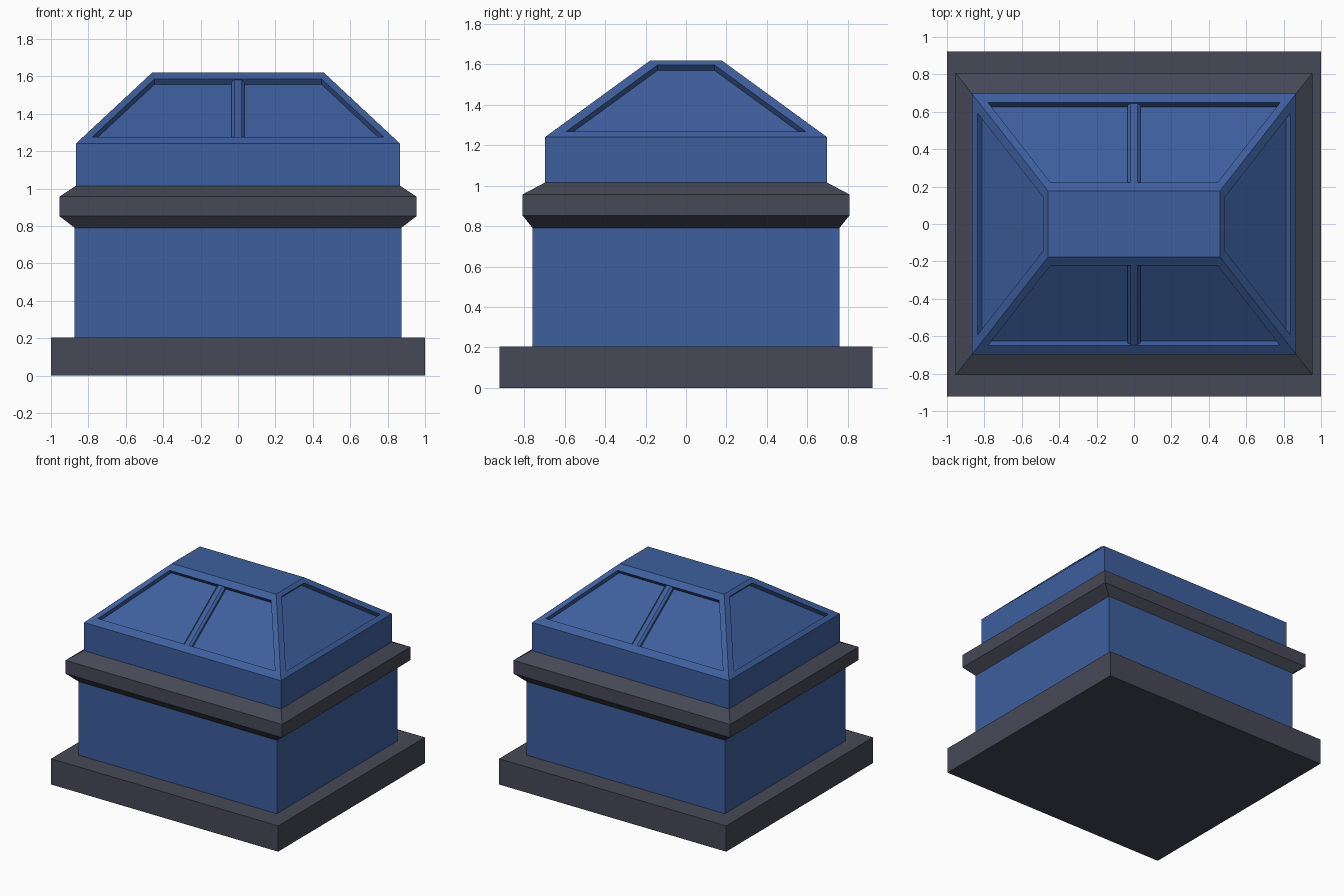
import bpy, bmesh
from mathutils import Vector

if "Cube" in bpy.data.objects:
    bpy.data.objects.remove(bpy.data.objects["Cube"])


def material(name, rgb):
    m = bpy.data.materials.new(name)
    m.diffuse_color = (*rgb, 1)
    m.use_nodes = True
    m.node_tree.nodes["Principled BSDF"].inputs["Base Color"].default_value = m.diffuse_color
    return m


BLUE = material("blue", (0.047, 0.114, 0.337))
GREY = material("dark grey", (0.061, 0.066, 0.093))


def finish(name, bm, mat):
    bmesh.ops.remove_doubles(bm, verts=bm.verts, dist=0.0001)
    bmesh.ops.recalc_face_normals(bm, faces=bm.faces)
    me = bpy.data.meshes.new(name)
    bm.to_mesh(me)
    bm.free()
    me.materials.append(mat)
    ob = bpy.data.objects.new(name, me)
    bpy.context.collection.objects.link(ob)
    return ob


def face(bm, pts):
    return bm.faces.new([bm.verts.new(p) for p in pts])


def rect(x, y, z):
    return [Vector(p) for p in ((-x, -y, z), (x, -y, z), (x, y, z), (-x, y, z))]


def stack(name, levels, mat):
    """Solid made of rectangular levels (half x, half y, z)."""
    bm = bmesh.new()
    rings = [rect(*l) for l in levels]
    face(bm, rings[0])
    face(bm, rings[-1])
    for a, b in zip(rings, rings[1:]):
        for i in range(4):
            j = (i + 1) % 4
            face(bm, (a[i], a[j], b[j], b[i]))
    return finish(name, bm, mat)


# Base slab, main body and flared trim band
stack("base_slab", [(1, 0.923, 0), (1, 0.923, 0.205)], GREY)
stack("main_body", [(0.873, 0.758, 0.205), (0.873, 0.758, 0.79)], BLUE)
stack("trim_band", [(0.873, 0.758, 0.79), (0.954, 0.808, 0.852),
                    (0.954, 0.808, 0.957), (0.867, 0.698, 1.015)], GREY)

# Upper block with sloped roof, each slope holding a sunken panel
X0, Y0, Z0, X1, Y1, Z1 = 0.867, 0.698, 1.24, 0.459, 0.176, 1.62
DEPTH = 0.037
bm = bmesh.new()
foot, low, high = rect(X0, Y0, 1.015), rect(X0, Y0, Z0), rect(X1, Y1, Z1)
face(bm, foot)
face(bm, high)


def on_slope(side, w, z):
    """Point on a slope: side 0-3 from the front, w along it, height z."""
    t = (z - Z0) / (Z1 - Z0)
    x, y = X0 + (X1 - X0) * t, Y0 + (Y1 - Y0) * t
    return Vector(((w, -y, z), (x, w, z), (-w, y, z), (-x, -w, z))[side])


for i in range(4):
    j = (i + 1) % 4
    face(bm, (foot[i], foot[j], low[j], low[i]))
    outer = [low[i], low[j], high[j], high[i]]
    wb, zb, wt, zt = ((0.78, 1.276, 0.447, 1.586), (0.594, 1.267, 0.142, 1.596))[i % 2]
    hole = [on_slope(i, w, z) for w, z in ((-wb, zb), (wb, zb), (wt, zt), (-wt, zt))]
    n = (outer[1] - outer[0]).cross(outer[3] - outer[0]).normalized()
    floor = [p - n * DEPTH for p in hole]
    face(bm, floor)
    for a in range(4):
        b = (a + 1) % 4
        face(bm, (outer[a], outer[b], hole[b], hole[a]))
        face(bm, (hole[a], hole[b], floor[b], floor[a]))
finish("panelled_roof", bm, BLUE)

# Chamfered centre bars on the front and back panels
for side, name in ((0, "front_roof_bar"), (2, "back_roof_bar")):
    bm = bmesh.new()
    n = Vector((0, (-1 if side == 0 else 1) * (Z1 - Z0), Y0 - Y1)).normalized()
    ends = []
    for z in (1.276, 1.586):
        ends.append([on_slope(side, w, z) - n * d for w, d in
                     ((-0.035, DEPTH), (0.035, DEPTH), (0.035, 0.02),
                      (0.018, 0.006), (-0.018, 0.006), (-0.035, 0.02))])
    for e in ends:
        face(bm, e)
    for a in range(6):
        b = (a + 1) % 6
        face(bm, (ends[0][a], ends[0][b], ends[1][b], ends[1][a]))
    finish(name, bm, BLUE)
